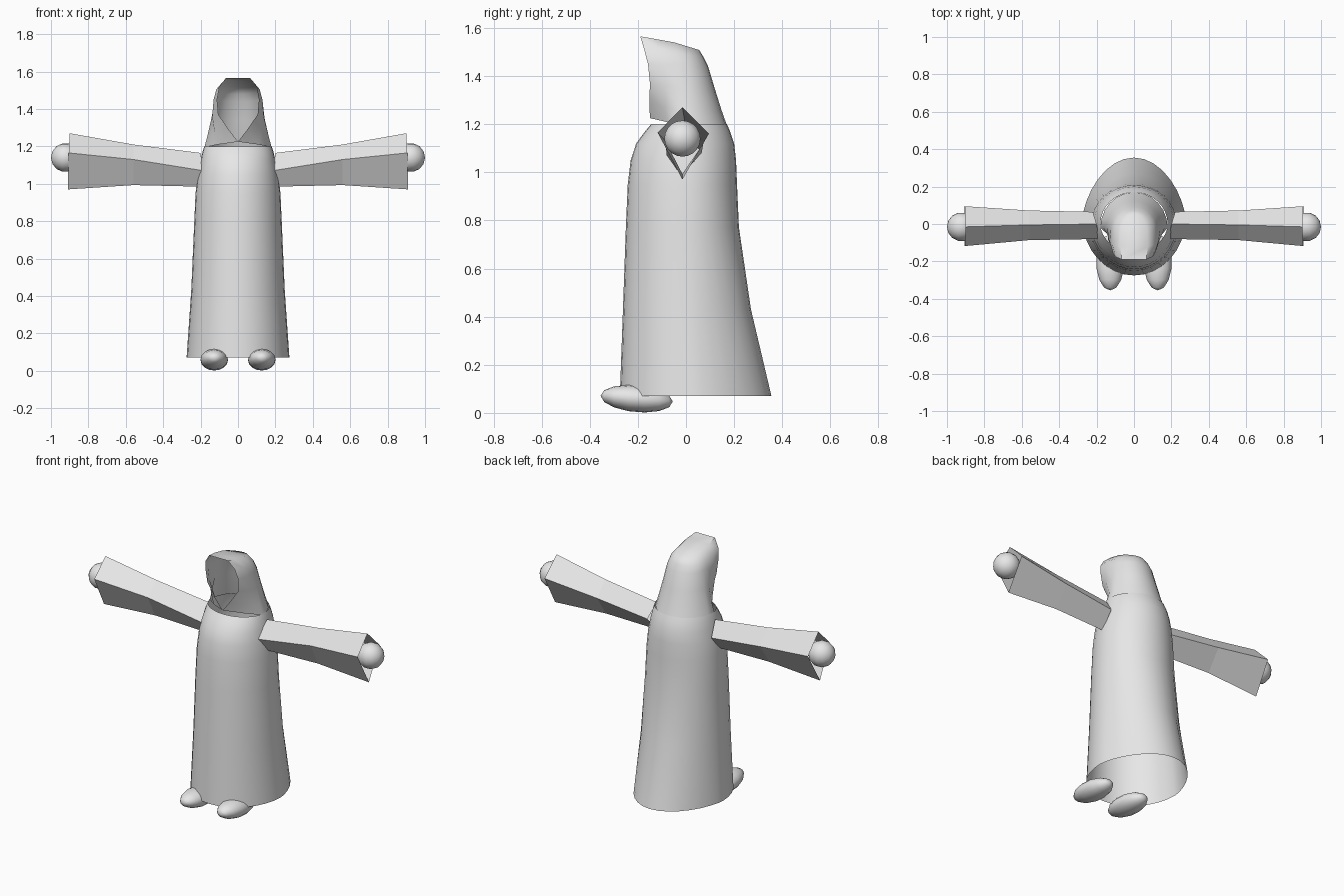
import bpy, bmesh, math
from mathutils import Vector

if "Cube" in bpy.data.objects:
    bpy.data.objects.remove(bpy.data.objects["Cube"])

grey = bpy.data.materials.new("plain_grey")
grey.diffuse_color = (0.8, 0.8, 0.8, 1)
grey.use_nodes = True
grey.node_tree.nodes["Principled BSDF"].inputs["Base Color"].default_value = grey.diffuse_color


def finish(name, bm, angle=None):
    bmesh.ops.remove_doubles(bm, verts=bm.verts, dist=0.0005)
    bmesh.ops.recalc_face_normals(bm, faces=bm.faces)
    me = bpy.data.meshes.new(name)
    bm.to_mesh(me)
    bm.free()
    me.materials.append(grey)
    ob = bpy.data.objects.new(name, me)
    bpy.context.collection.objects.link(ob)
    if angle:
        bpy.ops.object.select_all(action='DESELECT')
        ob.select_set(True)
        bpy.context.view_layer.objects.active = ob
        bpy.ops.object.shade_smooth_by_angle(angle=math.radians(angle))
    return ob


def loft(name, rows, closed, angle=None):
    bm = bmesh.new()
    grid = [[bm.verts.new(p) for p in r] for r in rows]
    n = len(rows[0])
    for a, b in zip(grid, grid[1:]):
        for j in range(n if closed else n - 1):
            k = (j + 1) % n
            bm.faces.new((a[j], a[k], b[k], b[j]))
    return bm, grid


# Robe: rings of z, half width, front y, back y, middle y, back pointedness
rings = [(0.07, 0.275, -0.275, 0.355, 0.03, 1.3), (0.43, 0.25, -0.262, 0.27, 0.01, 1.12),
         (0.77, 0.235, -0.25, 0.22, 0, 1), (0.95, 0.227, -0.242, 0.212, 0, 1),
         (1.05, 0.215, -0.23, 0.208, 0, 1), (1.12, 0.2, -0.207, 0.2, 0, 1),
         (1.17, 0.19, -0.17, 0.183, 0, 1), (1.2, 0.18, -0.145, 0.17, 0, 1)]
rows = []
for z, w, yf, yb, yc, p in rings:
    row = []
    for j in range(32):
        a = 2 * math.pi * j / 32
        c = math.cos(a)
        y = yc + (yb - yc) * c ** p if c > 0 else yc + (yc - yf) * c
        row.append((w * math.sin(a), y, z))
    rows.append(row)
bm, _ = loft("robe", rows, True)
finish("robe", bm, 50)

# Hood: U-shaped rows of half width, middle y, front (x, y, z), side z, back (y, z)
hood = [(0.18, -0.02, (0, -0.15, 1.225), 1.195, (0.17, 1.195)),
        (0.165, -0.02, (0.05, -0.152, 1.29), 1.25, (0.147, 1.26)),
        (0.142, -0.02, (0.105, -0.15, 1.37), 1.35, (0.122, 1.34)),
        (0.124, -0.03, (0.112, -0.158, 1.45), 1.45, (0.092, 1.44)),
        (0.11, -0.04, (0.1, -0.175, 1.515), 1.495, (0.072, 1.48)),
        (0.07, -0.05, (0.065, -0.19, 1.565), 1.54, (0.055, 1.508))]
rows = []
for w, yc, (xf, yf, zf), zs, (yb, zb) in hood:
    side = Vector((w, yc, zs))
    front = Vector((xf, yf, zf))
    half = []
    for j in range(7):
        a = math.pi / 2 * j / 6
        c = math.cos(a)
        half.append(Vector((w * math.sin(a), yc + (yb - yc) * c, zs + (zb - zs) * c)))
    # the side bows slightly before it meets the face opening
    mid = side.lerp(front, 0.5)
    mid.x += 0.1 * w
    half += [mid, front]
    rows.append([Vector((-p.x, p.y, p.z)) for p in reversed(half[1:])] + half)
bm, grid = loft("hood", rows, False)
# Crown: strips between the two sides of the last row
top = grid[-1]
n = len(top)
for j in range(n // 2 - 1):
    bm.faces.new((top[j], top[j + 1], top[n - 2 - j], top[n - 1 - j]))
bm.faces.new((top[n // 2 - 1], top[n // 2], top[n // 2 + 1]))
finish("hood", bm, 50)

# Sleeves: open diamond tubes, sections of x and the y, z of four corners
sections = [((0.2, 0, 1.165), (0.22, 0.065, 1.08), (0.215, -0.02, 0.985), (0.185, -0.08, 1.07)),
            ((0.56, -0.005, 1.21), (0.56, 0.072, 1.12), (0.56, -0.015, 0.993), (0.56, -0.086, 1.13)),
            ((0.9, -0.015, 1.27), (0.905, 0.095, 1.16), (0.91, -0.015, 0.97), (0.905, -0.118, 1.165))]
for s, label in ((1, "right"), (-1, "left")):
    rows = [[(s * x, y, z) for x, y, z in sec] for sec in sections]
    bm, _ = loft("sleeve", rows, True)
    finish(label + "_sleeve", bm)

    # Hand: ball with its poles along x
    bm = bmesh.new()
    bmesh.ops.create_uvsphere(bm, u_segments=20, v_segments=7, radius=0.077)
    for v in bm.verts:
        x, y, z = v.co
        v.co = (s * (0.923 + z), y - 0.015, 1.14 + x)
    finish(label + "_hand", bm, 60)

    # Foot: long ball with its poles along y, blunter toward the toe
    bm = bmesh.new()
    bmesh.ops.create_uvsphere(bm, u_segments=16, v_segments=7, radius=1)
    for v in bm.verts:
        x, y, z = v.co
        v.co = (s * (0.127 + 0.075 * x), -0.205 - 0.15 * z, 0.059 + 0.056 * y + 0.012 * z)
    finish(label + "_foot", bm, 60)
